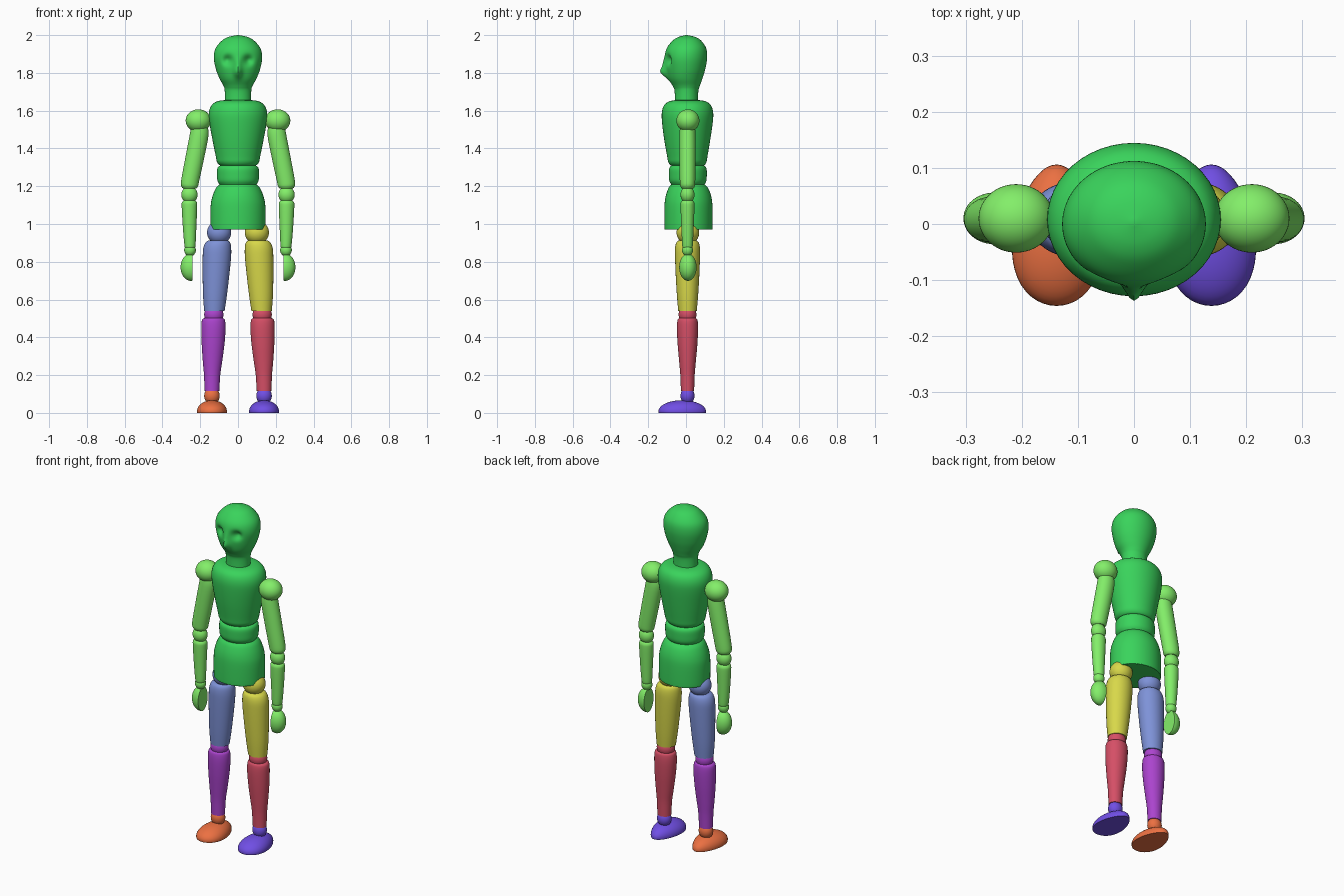
import bpy, bmesh
from math import sin, cos, pi, radians, exp
from mathutils import Matrix, Vector

SEG = 48


def material(name, rgb):
    m = bpy.data.materials.new(name)
    m.diffuse_color = [(c / 255) ** 2.2 for c in rgb] + [1]
    return m


GREEN = material("green", (60, 210, 92))
LIME = material("light green", (130, 238, 105))
BLUE = material("blue", (125, 145, 215))
PURPLE = material("purple", (170, 70, 205))
ORANGE = material("orange", (235, 112, 68))
YELLOW = material("yellow", (215, 215, 75))
RED = material("crimson", (212, 80, 102))
INDIGO = material("indigo", (112, 80, 228))


def finish(bm, name, mat):
    bmesh.ops.recalc_face_normals(bm, faces=bm.faces[:])
    me = bpy.data.meshes.new(name)
    bm.to_mesh(me)
    bm.free()
    me.materials.append(mat)
    ob = bpy.data.objects.new(name, me)
    bpy.context.collection.objects.link(ob)
    bpy.ops.object.select_all(action='DESELECT')
    ob.select_set(True)
    bpy.context.view_layer.objects.active = ob
    bpy.ops.object.shade_smooth_by_angle(angle=radians(45))
    return ob


def spline(pts, steps):
    """Catmull-Rom through the profile rings."""
    out = []
    for i in range(len(pts) - 1):
        a, b, c, d = (pts[max(i - 1, 0)], pts[i], pts[i + 1], pts[min(i + 2, len(pts) - 1)])
        for k in range(steps):
            t = k / steps
            out.append([0.5 * (2 * q + (r - p) * t + (2 * p - 5 * q + 4 * r - s) * t * t
                               + (3 * q - p - 3 * r + s) * t ** 3)
                        for p, q, r, s in zip(a, b, c, d)])
    return out + [list(pts[-1])]


def loft(name, mat, rings, steps=4, seg=SEG, shape=None):
    """Rings are (z, centre x, half width, front y, back y)."""
    bm = bmesh.new()
    loops = []
    for z, cx, rx, y0, y1 in spline(rings, steps):
        cy, ry = (y0 + y1) / 2, (y1 - y0) / 2
        loops.append([bm.verts.new((cx + rx * cos(2 * pi * i / seg), cy + ry * sin(2 * pi * i / seg), z))
                      for i in range(seg)])
    for a, b in zip(loops, loops[1:]):
        for i in range(seg):
            j = (i + 1) % seg
            bm.faces.new((a[i], a[j], b[j], b[i]))
    bm.faces.new(loops[0])
    bm.faces.new(loops[-1])
    if shape:
        for v in bm.verts:
            shape(v.co)
    return finish(bm, name, mat)


def ball(name, mat, centre, radii, cut=None, shape=None):
    """Ellipsoid, optionally cut flat by a plane (point, normal of removed side)."""
    bm = bmesh.new()
    bmesh.ops.create_uvsphere(bm, u_segments=SEG, v_segments=24, radius=1,
                              matrix=Matrix.Translation(centre) @ Matrix.Diagonal((*radii, 1)))
    if shape:
        for v in bm.verts:
            shape(v.co)
    if cut:
        geom = bm.verts[:] + bm.edges[:] + bm.faces[:]
        res = bmesh.ops.bisect_plane(bm, geom=geom, plane_co=cut[0], plane_no=cut[1], clear_outer=True)
        edges = [e for e in res["geom_cut"] if isinstance(e, bmesh.types.BMEdge)]
        bmesh.ops.contextual_create(bm, geom=edges)
    return finish(bm, name, mat)


# Head and neck, with eye sockets, nose and mouth hollow
def face(co):
    if co.y > -0.02:
        return
    def bump(x, z, sx, sz):
        return exp(-((co.x - x) / sx) ** 2 - ((co.z - z) / sz) ** 2)
    dy = sum(0.028 * bump(s * 0.055, 1.868, 0.024, 0.024) for s in (-1, 1))
    dy -= 0.034 * bump(0, 1.805, 0.02, 0.03) + 0.010 * bump(0, 1.85, 0.016, 0.03)
    co.y += dy


loft("head", GREEN, [
    (1.62, 0, 0.07, -0.06, 0.065), (1.70, 0, 0.07, -0.06, 0.065), (1.73, 0, 0.076, -0.07, 0.073),
    (1.77, 0, 0.098, -0.092, 0.087), (1.82, 0, 0.117, -0.104, 0.102), (1.88, 0, 0.128, -0.112, 0.112),
    (1.93, 0, 0.119, -0.102, 0.107), (1.97, 0, 0.086, -0.071, 0.081),
    (1.99, 0, 0.052, -0.04, 0.05), (2.0, 0, 0.004, -0.001, 0.007)], 6, 96, face)

# Chest, waist and hips
loft("chest", GREEN, [
    (1.305, 0, 0.07, -0.06, 0.075), (1.31, 0, 0.095, -0.08, 0.096), (1.328, 0, 0.111, -0.094, 0.108),
    (1.36, 0, 0.118, -0.10, 0.114), (1.45, 0, 0.136, -0.116, 0.129), (1.54, 0, 0.152, -0.127, 0.142),
    (1.59, 0, 0.154, -0.128, 0.144), (1.625, 0, 0.142, -0.118, 0.134), (1.645, 0, 0.12, -0.098, 0.114),
    (1.654, 0, 0.09, -0.07, 0.085), (1.656, 0, 0.05, -0.04, 0.05)])
loft("waist", GREEN, [
    (1.20, 0, 0.088, -0.07, 0.09), (1.212, 0, 0.10, -0.08, 0.10), (1.23, 0, 0.109, -0.089, 0.108),
    (1.26, 0, 0.111, -0.091, 0.11), (1.29, 0, 0.11, -0.09, 0.109), (1.305, 0, 0.102, -0.082, 0.101),
    (1.312, 0, 0.085, -0.068, 0.088)])
loft("hips", GREEN, [
    (0.97, 0, 0.143, -0.112, 0.138), (0.985, 0, 0.145, -0.114, 0.14), (1.09, 0, 0.145, -0.114, 0.14),
    (1.14, 0, 0.137, -0.109, 0.135), (1.18, 0, 0.122, -0.097, 0.122), (1.202, 0, 0.107, -0.085, 0.107),
    (1.214, 0, 0.085, -0.067, 0.088), (1.216, 0, 0.05, -0.04, 0.05)])


def limb(name, mat, s, rows, y=0.008):
    """Rows are (z, x, half width, half depth)."""
    loft(name, mat, [(z, s * x, rx, y - ry, y + ry) for z, x, rx, ry in rows])


def taper(cx):
    def shape(co):
        co.x = cx + (co.x - cx) * (1 - 1.5 * (co.y + 0.06))
    return shape


for s, side, thigh, shin, foot in ((-1, "right", BLUE, PURPLE, ORANGE), (1, "left", YELLOW, RED, INDIGO)):
    # Arm
    ball(side + "_shoulder", LIME, (s * 0.21, 0.01, 1.547), (0.067, 0.061, 0.06))
    limb(side + "_upper_arm", LIME, s, [
        (1.187, 0.256, 0.034, 0.030), (1.20, 0.256, 0.044, 0.038), (1.23, 0.253, 0.048, 0.041),
        (1.35, 0.229, 0.050, 0.043), (1.47, 0.206, 0.050, 0.043), (1.52, 0.205, 0.042, 0.038)])
    ball(side + "_elbow", LIME, (s * 0.257, 0.008, 1.155), (0.043, 0.037, 0.045))
    limb(side + "_forearm", LIME, s, [
        (0.875, 0.254, 0.024, 0.024), (0.885, 0.254, 0.029, 0.028), (0.97, 0.256, 0.035, 0.032),
        (1.09, 0.257, 0.041, 0.037), (1.115, 0.257, 0.039, 0.035), (1.125, 0.257, 0.030, 0.028)])
    ball(side + "_wrist", LIME, (s * 0.254, 0.008, 0.862), (0.031, 0.029, 0.033))
    ball(side + "_hand", LIME, (s * 0.249, 0.01, 0.771), (0.055, 0.046, 0.072),
         cut=(Vector((s * 0.24, 0, 0)), Vector((-s, 0, 0))))
    # Leg
    ball(side + "_hip_joint", thigh, (s * 0.10, 0.01, 0.955), (0.064, 0.06, 0.062))
    limb(side + "_thigh", thigh, s, [
        (0.54, 0.125, 0.054, 0.049), (0.62, 0.122, 0.063, 0.056), (0.72, 0.117, 0.070, 0.062),
        (0.82, 0.112, 0.075, 0.066), (0.87, 0.110, 0.074, 0.066), (0.90, 0.107, 0.066, 0.060),
        (0.912, 0.105, 0.052, 0.048), (0.914, 0.105, 0.03, 0.03)])
    ball(side + "_knee", shin, (s * 0.128, 0.008, 0.52), (0.051, 0.047, 0.052))
    limb(side + "_shin", shin, s, [
        (0.115, 0.138, 0.039, 0.035), (0.20, 0.137, 0.043, 0.038), (0.27, 0.135, 0.051, 0.044),
        (0.36, 0.132, 0.060, 0.052), (0.44, 0.130, 0.064, 0.056), (0.485, 0.130, 0.062, 0.054),
        (0.50, 0.129, 0.053, 0.047), (0.504, 0.129, 0.03, 0.03)])
    ball(side + "_ankle", foot, (s * 0.138, 0.008, 0.09), (0.041, 0.037, 0.045))
    ball(side + "_foot", foot, (s * 0.138, -0.02, 0.008), (0.083, 0.126, 0.059),
         cut=(Vector((0, 0, 0)), Vector((0, 0, -1))), shape=taper(s * 0.138))
